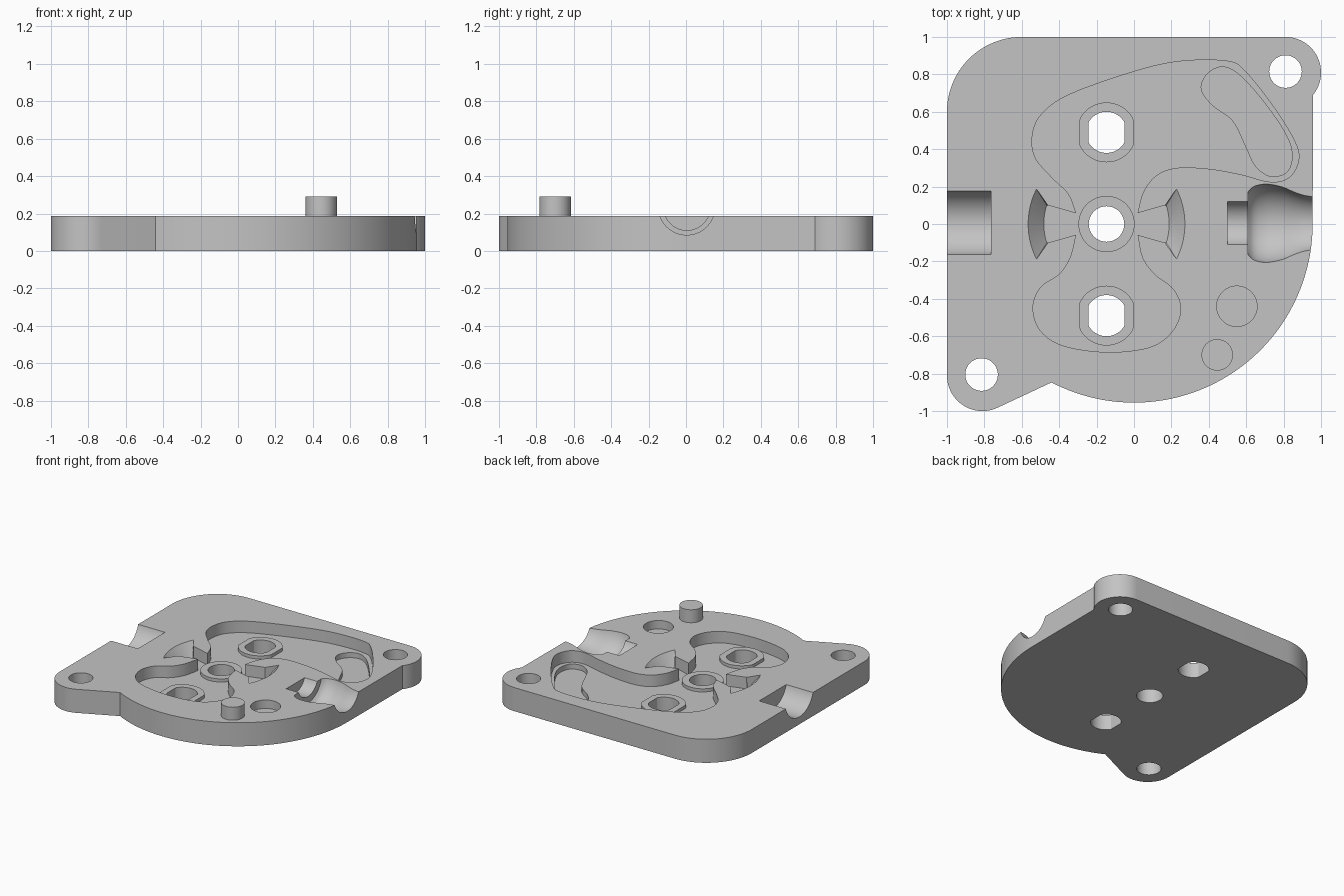
import bpy, bmesh
from math import sin, cos, radians, sqrt
from mathutils import Vector

if "Cube" in bpy.data.objects:
    bpy.data.objects.remove(bpy.data.objects["Cube"])

TOP, FLOOR, OVER = 0.187, 0.095, 0.3
HUB = -0.147

grey = bpy.data.materials.new("plain_grey")
grey.use_nodes = True
grey.diffuse_color = (0.55, 0.55, 0.55, 1)
grey.node_tree.nodes["Principled BSDF"].inputs["Base Color"].default_value = (0.55, 0.55, 0.55, 1)


def arc(cx, cy, r, a0, a1, n=24):
    """Points on an arc, angles in degrees."""
    angles = [radians(a0 + (a1 - a0) * i / n) for i in range(n + 1)]
    return [(cx + r * cos(a), cy + r * sin(a)) for a in angles]


def circle(cx, cy, r, n=64):
    return arc(cx, cy, r, 0, 360, n)[:-1]


def clipped_circle(cx, cy, r, half):
    """Circle with its left and right sides cut flat."""
    return [(max(cx - half, min(cx + half, x)), y) for x, y in circle(cx, cy, r, 72)]


def smooth(points, closed=False, steps=6):
    """Curve passing through all points."""
    p = [Vector(q) for q in points]
    n = len(p)
    get = (lambda i: p[i % n]) if closed else (lambda i: p[max(0, min(n - 1, i))])
    out = []
    for i in range(n if closed else n - 1):
        a, b, c, d = (get(i + k) for k in (-1, 0, 1, 2))
        for s in range(steps):
            t = s / steps
            v = b + (c - a) * t / 2 + (2 * a - 5 * b + 4 * c - d) * t * t / 2 + (3 * b - a - 3 * c + d) * t ** 3 / 2
            out.append(tuple(v))
    return out if closed else out + [tuple(p[-1])]


def loft(name, rings, closed_rings=True):
    """Solid through a list of rings of 3D points, capped at both ends."""
    bm = bmesh.new()
    loops = [[bm.verts.new(v) for v in ring] for ring in rings]
    n = len(loops[0])
    for low, high in zip(loops, loops[1:]):
        for i in range(n):
            j = (i + 1) % n
            bm.faces.new((low[i], low[j], high[j], high[i]))
    bm.faces.new(loops[0][::-1])
    bm.faces.new(loops[-1])
    bmesh.ops.remove_doubles(bm, verts=bm.verts, dist=1e-5)
    bmesh.ops.recalc_face_normals(bm, faces=bm.faces)
    mesh = bpy.data.meshes.new(name)
    bm.to_mesh(mesh)
    bm.free()
    mesh.materials.append(grey)
    ob = bpy.data.objects.new(name, mesh)
    bpy.context.collection.objects.link(ob)
    return ob


def prism(name, outline, z0, z1):
    return loft(name, [[(x, y, z) for x, y in outline] for z in (z0, z1)])


def lathe_x(name, profile, cy, cz):
    """Round solid along x from (x, radius) pairs."""
    return loft(name, [[(x, cy + a, cz + b) for a, b in circle(0, 0, r)] for x, r in profile])


def combine(target, tool, operation="DIFFERENCE"):
    mod = target.modifiers.new(tool.name, "BOOLEAN")
    mod.operation, mod.solver, mod.object = operation, "EXACT", tool
    bpy.context.view_layer.objects.active = target
    bpy.ops.object.modifier_apply(modifier=mod.name)
    bpy.data.objects.remove(tool)


# Plate with two ear lobes and a round front
outline = (arc(0.81, 0.81, 0.19, -39, 90) + arc(-0.6, 0.6, 0.4, 90, 180)
           + arc(-0.81, -0.81, 0.19, 180, 296) + arc(0, 0, 0.955, 242.5, 360, 60))
plate = prism("plate", outline, 0, TOP)

# Sunken cavity: large back chamber and small front chamber joined at the hub
back_edge = smooth([(-0.31, 0.06), (-0.35, 0.16), (-0.44, 0.25), (-0.525, 0.35), (-0.545, 0.46), (-0.5, 0.58),
                    (-0.35, 0.69), (0, 0.815), (0.25, 0.87), (0.5, 0.87), (0.6, 0.81), (0.75, 0.62),
                    (0.86, 0.44), (0.88, 0.34), (0.83, 0.25), (0.73, 0.225), (0.57, 0.265), (0.4, 0.295),
                    (0.23, 0.3), (0.12, 0.26), (0.05, 0.17), (0.02, 0.06)])
front_edge = smooth([(0.02, -0.06), (0.045, -0.18), (0.11, -0.27), (0.21, -0.35), (0.25, -0.46), (0.2, -0.58),
                     (0.08, -0.66), (HUB, -0.685), (-0.38, -0.65), (-0.5, -0.57), (-0.54, -0.45),
                     (-0.5, -0.34), (-0.4, -0.27), (-0.34, -0.18), (-0.31, -0.06)])
combine(plate, prism("cavity_cutter", back_edge + front_edge, FLOOR, OVER))

# Fan shaped outlets with a sloped end, left and right of the hub
for side in (1, -1):
    root = [(0.1, 0.04), (0.313, 0.1)]
    mirror = [(x, -y) for x, y in root]
    low = mirror + arc(0, 0, 0.335, -17.4, 17.4) + root[::-1]
    high = mirror + arc(0, 0, 0.43, -27.5, 27.5) + root[::-1]
    combine(plate, loft("fan_cutter", [[(HUB + side * x, y, z) for x, y in ring]
                                       for ring, z in ((low, FLOOR), (high, TOP + 0.012))]))

# Kidney shaped port in the back chamber
kidney = smooth([(0.36, 0.72), (0.39, 0.8), (0.47, 0.84), (0.56, 0.8), (0.68, 0.67), (0.8, 0.5), (0.845, 0.38),
                 (0.82, 0.28), (0.73, 0.255), (0.65, 0.31), (0.6, 0.41), (0.53, 0.55), (0.42, 0.635)], True)
combine(plate, prism("kidney_cutter", kidney, 0.055, OVER))

# Raised collars, then the through holes
combine(plate, prism("hub_collar", circle(HUB, 0, 0.15), 0.05, 0.12), "UNION")
for y in (0.49, -0.49):
    combine(plate, prism("slot_collar", clipped_circle(HUB, y, 0.16, 0.144), 0.05, 0.12), "UNION")
    combine(plate, prism("slot_cutter", clipped_circle(HUB, y, 0.11, 0.095), -0.1, OVER))
for x, y, r in ((HUB, 0, 0.095), (0.81, 0.815, 0.087), (-0.815, -0.805, 0.087)):
    combine(plate, prism("hole_cutter", circle(x, y, r), -0.1, OVER))

# Blind locating hole
combine(plate, prism("socket_cutter", circle(0.55, -0.44, 0.108), 0.12, OVER))

# Open round channels on both sides; widths are given at the top face
AXIS = 0.235


def channel(name, widths, cy):
    lift = AXIS - TOP
    combine(plate, lathe_x(name, [(x, sqrt(w * w + lift * lift)) for x, w in widths], cy, AXIS))


channel("side_channel_cutter", [(-1.1, 0.17), (-0.765, 0.17)], 0.007)
channel("narrow_channel_cutter", [(0.5, 0.115), (0.65, 0.115)], 0.005)
bell = smooth([(0.61, 0.17), (0.635, 0.193), (0.67, 0.206), (0.72, 0.209), (0.79, 0.195),
               (0.85, 0.17), (0.9, 0.152), (0.96, 0.141)], steps=4)
channel("bell_channel_cutter", bell + [(1.1, 0.141)], 0.004)

# Locating pin
pin = prism("locating_pin", circle(0.445, -0.7, 0.084), TOP - 0.02, 0.29)

# Smooth shading with sharp edges kept
for ob in (plate, pin):
    bpy.ops.object.select_all(action="DESELECT")
    ob.select_set(True)
    bpy.context.view_layer.objects.active = ob
    bpy.ops.object.shade_smooth_by_angle(angle=radians(30))
